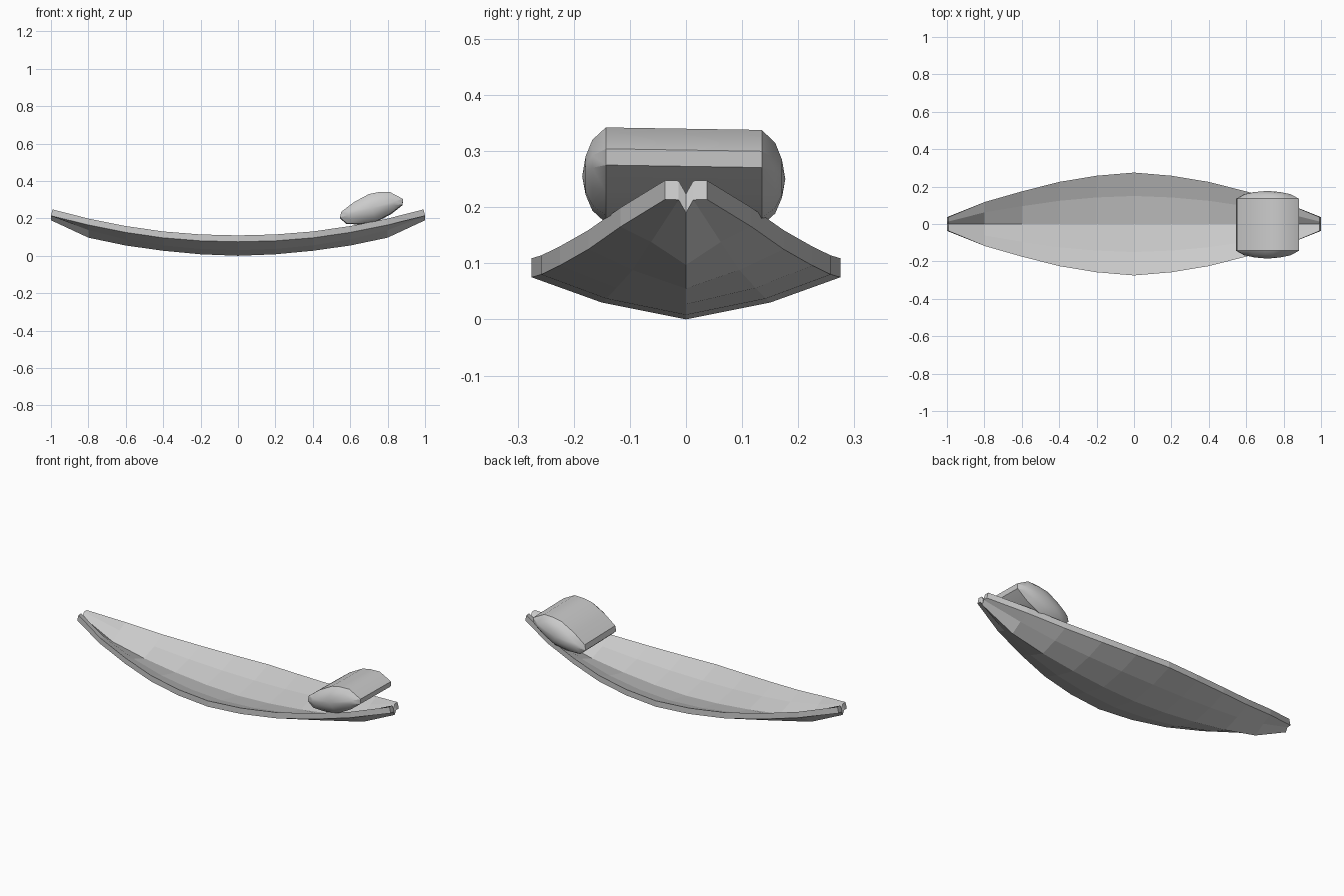
import bpy, bmesh, math

if "Cube" in bpy.data.objects:
    bpy.data.objects.remove(bpy.data.objects["Cube"])

grey = bpy.data.materials.new("plain_grey")
grey.diffuse_color = (0.6, 0.6, 0.6, 1)
grey.use_nodes = True
grey.node_tree.nodes["Principled BSDF"].inputs["Base Color"].default_value = grey.diffuse_color


def loft(name, rings, closing_points=None):
    """Skin a list of closed rings; ends become flat caps or fans to a point."""
    bm = bmesh.new()
    loops = [[bm.verts.new(p) for p in ring] for ring in rings]
    n = len(loops[0])
    for a, b in zip(loops, loops[1:]):
        for i in range(n):
            j = (i + 1) % n
            bm.faces.new((a[i], a[j], b[j], b[i]))
    for k, loop in enumerate((loops[0], loops[-1])):
        if closing_points:
            tip = bm.verts.new(closing_points[k])
            for i in range(n):
                bm.faces.new((loop[i], loop[(i + 1) % n], tip))
        else:
            # strip cap that follows the folded cross-section
            for i in range(n // 2 - 1):
                bm.faces.new((loop[i], loop[i + 1], loop[n - 2 - i], loop[n - 1 - i]))
    bmesh.ops.recalc_face_normals(bm, faces=bm.faces)
    me = bpy.data.meshes.new(name)
    bm.to_mesh(me)
    bm.free()
    me.materials.append(grey)
    ob = bpy.data.objects.new(name, me)
    bpy.context.collection.objects.link(ob)
    return ob


# Hammock cloth: x, edge y, edge z, mid y, mid z, centre z (underside)
stations = [
    (0.0, 0.275, 0.075, 0.150, 0.030, 0.000),
    (0.2, 0.258, 0.080, 0.142, 0.037, 0.008),
    (0.4, 0.225, 0.096, 0.124, 0.056, 0.027),
    (0.6, 0.174, 0.125, 0.095, 0.088, 0.055),
    (0.8, 0.117, 0.165, 0.062, 0.138, 0.097),
    (1.0, 0.037, 0.214, 0.013, 0.213, 0.190),
]
mirrored = [(-s[0],) + s[1:] for s in reversed(stations[1:])]
rings = []
for x, ey, ez, my, mz, cz in mirrored + stations:
    under = [(-ey, ez), (-my, mz), (0, cz), (my, mz), (ey, ez)]
    top_x = x * 0.992 if abs(x) == 1 else x
    rings.append([(x, y, z) for y, z in under]
                 + [(top_x, y, z + 0.034) for y, z in reversed(under)])
loft("hammock_cloth", rings)

# Pillow: tilted rounded profile along y, with domed ends
profile = [(0.545, 0.205), (0.552, 0.235), (0.62, 0.287), (0.70, 0.330),
           (0.75, 0.340), (0.81, 0.342), (0.882, 0.304), (0.880, 0.275),
           (0.82, 0.228), (0.74, 0.185), (0.66, 0.172), (0.58, 0.174)]
cx, cz = 0.713, 0.255


def pillow_ring(y, scale):
    return [(cx + (x - cx) * scale, y, cz + (z - cz) * scale - 0.016 * (y + 0.14))
            for x, z in profile]


dome = [(0.036, 0.40), (0.024, 0.74), (0.0, 1.0)]
pillow_rings = [pillow_ring(-0.143 - d, s) for d, s in dome]
pillow_rings += [pillow_ring(0.135 + d, s) for d, s in reversed(dome)]
pillow = loft("pillow", pillow_rings, [(cx, -0.185, cz), (cx, 0.177, cz - 0.005)])

bpy.ops.object.select_all(action='DESELECT')
pillow.select_set(True)
bpy.context.view_layer.objects.active = pillow
bpy.ops.object.shade_smooth_by_angle(angle=math.radians(30))
